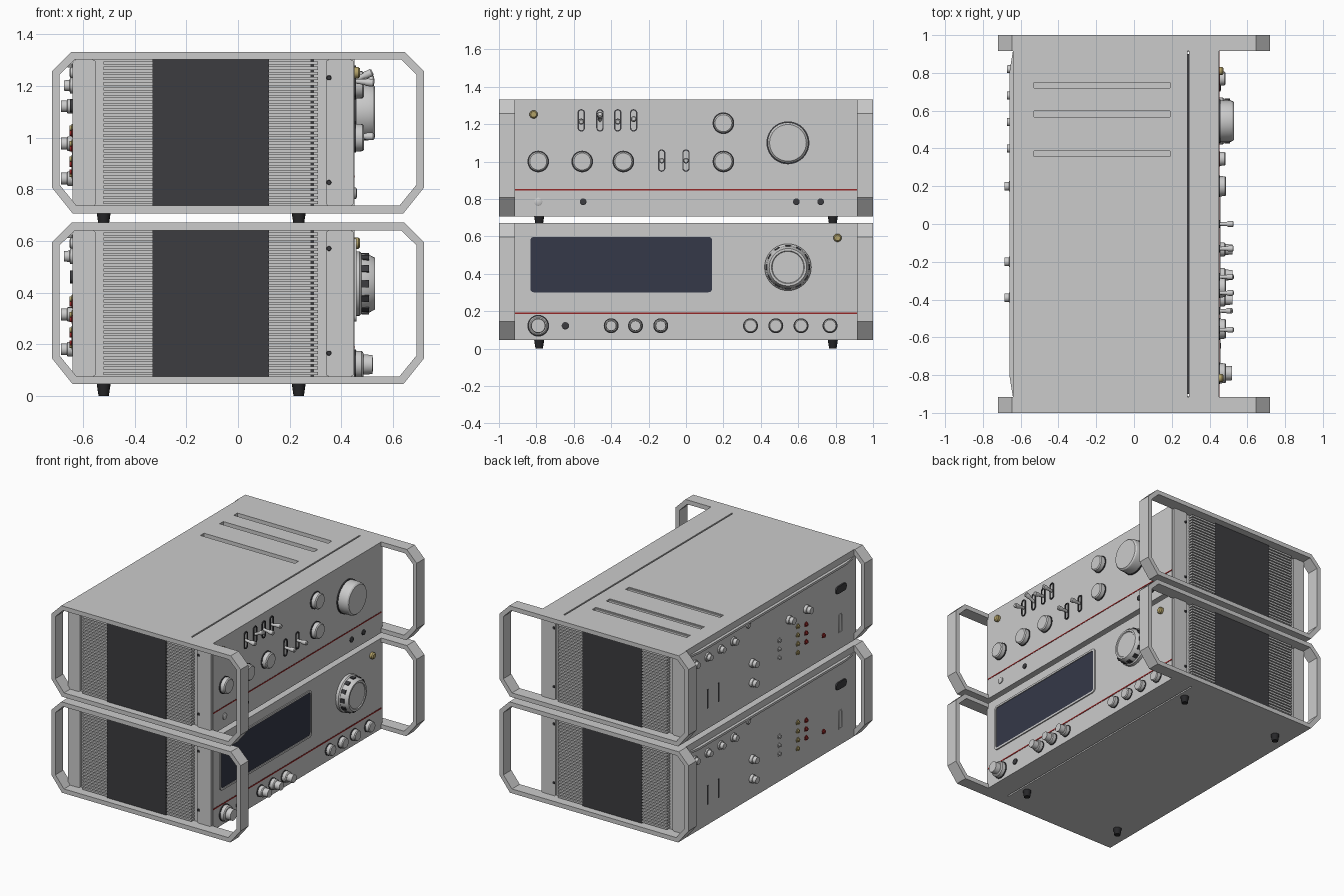
import bpy, bmesh, math
from mathutils import Matrix, Vector

if "Cube" in bpy.data.objects:
    bpy.data.objects.remove(bpy.data.objects["Cube"])


def mat(name, *rgb):
    m = bpy.data.materials.new(name)
    m.diffuse_color = (*rgb, 1)
    m.use_nodes = True
    m.node_tree.nodes["Principled BSDF"].inputs["Base Color"].default_value = m.diffuse_color
    return m


DARK = mat("dark_grey", .045, .045, .05)
BLACK = mat("black", .02, .02, .022)
GLASS = mat("window_glass", .035, .04, .065)
RED = mat("red", .3, .02, .02)
BRASS = mat("brass", .45, .36, .14)


def finish(name, bm, m=None, smooth=True):
    bmesh.ops.recalc_face_normals(bm, faces=bm.faces[:])
    me = bpy.data.meshes.new(name)
    bm.to_mesh(me)
    bm.free()
    if smooth:
        me.shade_smooth()
        me.set_sharp_from_angle(angle=math.radians(30))
    if m:
        me.materials.append(m)
    ob = bpy.data.objects.new(name, me)
    bpy.context.scene.collection.objects.link(ob)
    return ob


def boxes(name, spans, m=None):
    # each span is (x0, x1, y0, y1, z0, z1)
    bm = bmesh.new()
    for x0, x1, y0, y1, z0, z1 in spans:
        bmesh.ops.create_cube(bm, size=1, matrix=Matrix.Translation(
            ((x0 + x1) / 2, (y0 + y1) / 2, (z0 + z1) / 2))
            @ Matrix.Diagonal((x1 - x0, y1 - y0, z1 - z0, 1)))
    return finish(name, bm, m, False)


def prism(name, pts, axis, lo, hi, m=None, inner=None):
    # extrudes an outline along x or y or z; with an inner outline it becomes a ring
    def put(p, d):
        return {'x': (d, *p), 'y': (p[0], d, p[1]), 'z': (*p, d)}[axis]
    bm = bmesh.new()
    loops = [[bm.verts.new(put(p, d)) for p in o] for o in (pts, inner or []) for d in (lo, hi)]
    a, b, c, d = loops
    pairs = [(a, b), (b, d), (d, c), (c, a)] if inner else [(a, b)]
    n = len(pts)
    for p, q in pairs:
        for i in range(n):
            j = (i + 1) % n
            bm.faces.new((p[i], p[j], q[j], q[i]))
    if not inner:
        bm.faces.new(a)
        bm.faces.new(b)
    return finish(name, bm, m)


def rrect(u0, u1, v0, v1, r, seg=5):
    out = []
    for k, (cu, cv) in enumerate(((u1 - r, v1 - r), (u0 + r, v1 - r), (u0 + r, v0 + r), (u1 - r, v0 + r))):
        for i in range(seg + 1):
            t = math.pi / 2 * (k + i / seg)
            out.append((cu + r * math.cos(t), cv + r * math.sin(t)))
    return out


def lathe(name, loc, prof, m=None, n=28, way=(1, 0, 0)):
    # profile of (radius, distance) turned around the direction 'way'
    bm = bmesh.new()
    rings = [[bm.verts.new((r * math.cos(2 * math.pi * i / n), r * math.sin(2 * math.pi * i / n), d))
              for i in range(n)] for r, d in prof]
    for p, q in zip(rings, rings[1:]):
        for i in range(n):
            j = (i + 1) % n
            bm.faces.new((p[i], p[j], q[j], q[i]))
    bm.faces.new(rings[0])
    bm.faces.new(rings[-1])
    rot = Vector(way).to_track_quat('Z', 'Y').to_matrix().to_4x4()
    bmesh.ops.transform(bm, matrix=Matrix.Translation(loc) @ rot, verts=bm.verts[:])
    return finish(name, bm, m)


def knob(name, y, z, r, length):
    lathe(name + "_collar", (.448, y, z), [(r, 0), (r, .008)], DARK)
    lathe(name, (.45, y, z), [(r * .93, 0), (r * .9, length - .006), (r * .78, length)])


def button(name, y, z, r, m=DARK, h=.012):
    lathe(name, (.448, y, z), [(r, 0), (r, h * .7), (r * .7, h)], m, 16)


def toggle(y, z, tilt):
    prism("switch_slot", rrect(y - .02, y + .02, z - .06, z + .06, .0199), 'x', .445, .456, DARK,
          rrect(y - .013, y + .013, z - .053, z + .053, .0129))
    lathe("switch_lever", (.445, y, z), [(.009, 0), (.011, .045), (.015, .055), (.015, .078), (.01, .083)],
          None, 14, (1, 0, tilt))


def rear(name, y, z, prof, m=None, n=16):
    lathe(name, (-.638, y, z), prof, m, n, (-1, 0, 0))


def unit(b):
    t = b + .625
    # chassis, front section and the recessed core that shows in the seam
    body = boxes("chassis", [(-.64, .282, -.917, .917, b, t)])
    boxes("front_section", [(.292, .45, -.917, .917, b, t)])
    boxes("seam_core", [(.2, .35, -.9, .9, b + .015, t - .015)], DARK)
    # ventilation slots in the top
    cut = boxes("vent_cutter", [(-.53, .19, y - .02, y + .02, t - .025, t + .02) for y in (.73, .577, .367)])
    mod = body.modifiers.new("vents", 'BOOLEAN')
    mod.operation, mod.object, mod.solver = 'DIFFERENCE', cut, 'EXACT'
    cut.hide_render = True
    cut.hide_viewport = True
    boxes("vent_bar", [(-.53, .19, y - .02, y - .01, t - .02, t - .006) for y in (.73, .577, .367)])
    for s in (-1, 1):
        def span(x0, x1, d, z0, z1):
            ya, yb = sorted((s * .91, s * d))
            return (x0, x1, ya, yb, z0, z1)
        # chamfered handle frame
        outer = [(-.64, b), (.64, b), (.72, b + .1), (.72, t - .075), (.645, t), (-.645, t), (-.72, t - .075), (-.72, b + .1)]
        inner = [(-.625, b + .03), (.625, b + .03), (.69, b + .11), (.69, t - .087), (.632, t - .03),
                 (-.632, t - .03), (-.69, t - .087), (-.69, b + .11)]
        lo, hi = sorted((s * .915, s))
        prism("handle_frame", outer, 'y', lo, hi, None, inner)
        # heat sink fins, centre plate and end plates
        boxes("cooling_fins", [span(x, x + .19, .95, b + .036 + i * .02, b + .048 + i * .02)
                               for x in (-.52, .12) for i in range(28)])
        boxes("side_plate", [span(-.33, .12, .952, b + .03, t - .03)], DARK)
        for x0, x1 in ((-.64, -.55), (.34, .448)):
            prism("end_plate", rrect(x0, x1, b + .03, t - .03, .012, 3), 'y', *sorted((s * .91, s * .932)))
        for z in (b + .12, t - .1):
            lathe("plate_screw", (.352, s * .93, z), [(.01, 0), (.008, .008)], DARK, 12, (0, s, 0))
        # feet
        for x in (-.52, .235):
            lathe("foot", (x, s * .785, b + .002), [(.027, 0), (.02, b and .047)], BLACK, 16, (0, 0, -1))
    # rear lip with tapered ends
    prism("rear_lip", [(-.635, -.91), (-.635, .91), (-.642, .91), (-.66, .8), (-.66, -.8), (-.642, -.91)],
          'z', t - .06, t - .045)
    # rear knobs, binding posts and sockets
    for y in (.82, .68, .54, .4):
        rear("rear_knob", y, t - .13, [(.03, 0), (.03, .012), (.022, .014), (.02, .035)])
    rear("rear_stud", .24, t - .08, [(.02, 0), (.02, .01), (.013, .015)])
    posts = [(.2, b + .27), (.2, b + .135)]
    if b > .5:
        posts += [(-.2, b + .415), (-.39, b + .415)]
    for y, z in posts:
        rear("rear_post", y, z, [(.028, 0), (.028, .022), (.023, .024), (.023, .048)])
    for y, m, zs in ((-.1, None, (.31, .25, .19)), (-.3, BRASS, (.33, .27, .21, .15)),
                     (-.39, RED, (.31, .25, .19)), (-.58, RED, (.16,))):
        for z in zs:
            rear("rear_socket", y, b + z, [(.017, 0), (.017, .005), (.01, .007), (.01, .015)], m)
    boxes("rear_slot", [(-.643, -.63, y - .008, y + .008, b + .14, b + .27) for y in (.82, .68, .56)], DARK)
    prism("power_inlet", rrect(-.82, -.71, b + .39, b + .44, .02), 'x', -.65, -.63, DARK)
    prism("rear_label_frame", rrect(-.785, -.745, b + .11, b + .24, .006, 2), 'x', -.643, -.63, None,
          rrect(-.778, -.752, b + .117, b + .233, .004, 2))


LOW, UP = .046, .707
unit(LOW)
unit(UP)

# lower front: display window
prism("window_rim", rrect(-.845, .152, .288, .61, .025), 'x', .44, .458, None, rrect(-.832, .139, .301, .597, .018))
prism("window_glass", rrect(-.835, .142, .298, .6, .02), 'x', .44, .453, GLASS)
# red trim lines
boxes("lower_trim", [(.44, .452, -.915, .915, .184, .193)], RED)
boxes("upper_trim", [(.44, .452, -.915, .915, .846, .854)], RED)

# lower front: tuning dial with grip notches
lathe("tuning_dial", (.448, .545, .435),
      [(.125, 0), (.125, .022), (.117, .03), (.112, .06), (.1, .082), (.088, .082), (.084, .077)], None, 40)
for i in range(12):
    g = boxes("dial_grip", [(-.015, .015, -.014, .014, .108, .119)], DARK)
    g.location = (.493, .545, .435)
    g.rotation_euler.x = math.tau * i / 12
knob("selector_knob", -.79, .122, .058, .035)
lathe("selector_cap", (.47, -.79, .122), [(.04, 0), (.037, .05)])
button("headphone_jack", -.645, .122, .02)
for y in (-.4, -.27, -.135):
    knob("long_knob", y, .122, .04, .035)
    lathe("long_knob_cap", (.47, y, .122), [(.029, 0), (.027, .052)], None, 20)
for y in (.345, .48, .615, .77):
    knob("push_knob", y, .122, .04, .035)
button("lower_lamp", .81, .592, .022, BRASS, .025)

# upper front: volume dial, knobs, switches and buttons
lathe("volume_collar", (.448, .545, 1.1), [(.115, 0), (.115, .01)], DARK, 40)
lathe("volume_dial", (.45, .545, 1.1), [(.11, 0), (.11, .055), (.106, .072), (.098, .08)], None, 40)
for y, z in ((-.79, 1.0), (-.555, 1.0), (-.335, 1.0), (.2, 1.0), (.2, 1.205)):
    knob("upper_knob", y, z, .058, .038)
for y, z, tilt in ((-.56, 1.22, -.1), (-.46, 1.22, .45), (-.365, 1.22, -.1), (-.28, 1.22, .1),
                   (-.13, 1.005, 0), (0, 1.005, 0)):
    toggle(y, z, tilt)
button("upper_lamp", -.815, 1.252, .022, BRASS, .025)
button("front_jack", -.79, .785, .022, None)
for y in (-.55, .59, .72):
    button("small_button", y, .785, .018)
